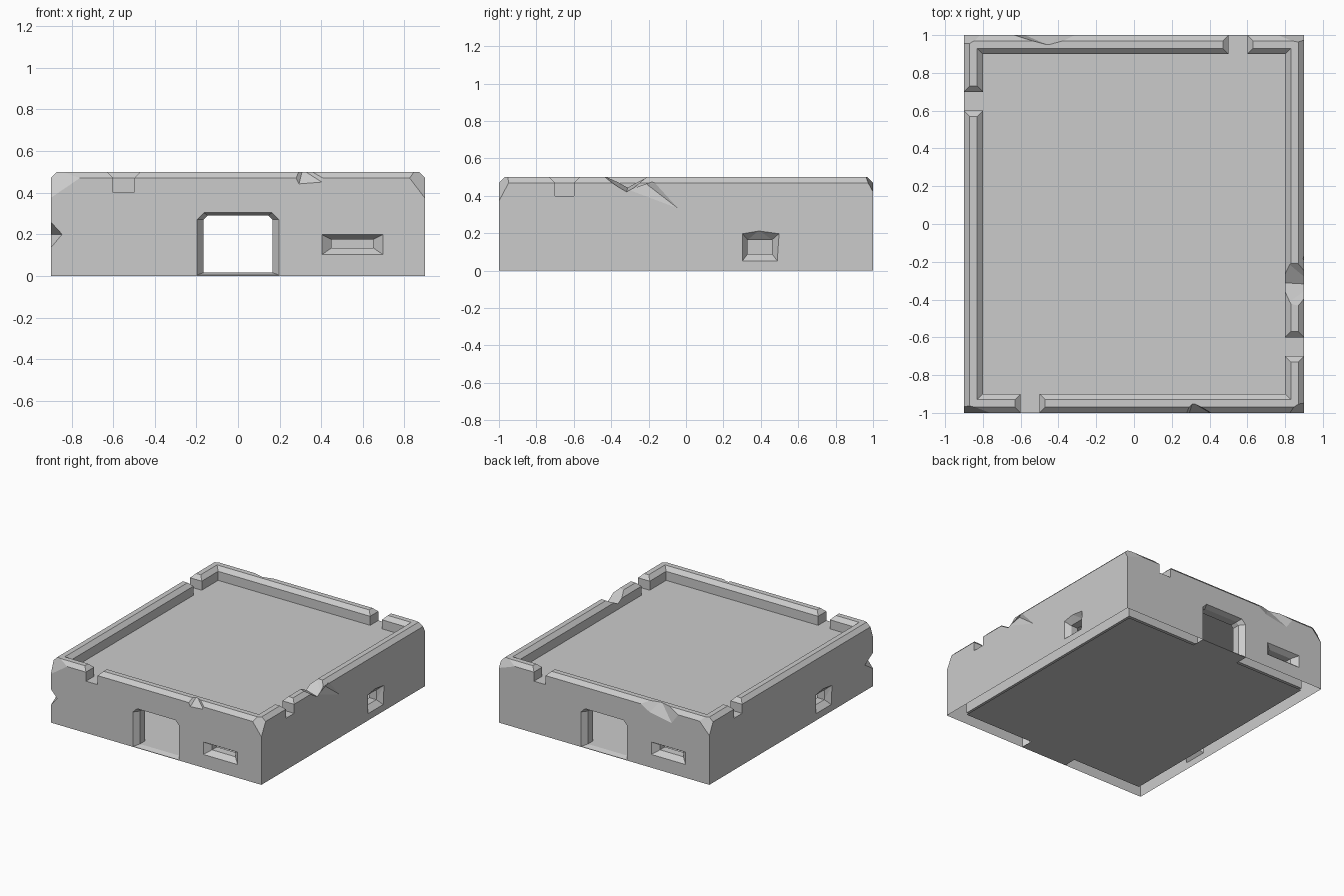
import bpy, bmesh
from mathutils import Vector

if "Cube" in bpy.data.objects:
    bpy.data.objects.remove(bpy.data.objects["Cube"])


def make(name, bm):
    mesh = bpy.data.meshes.new(name)
    bmesh.ops.recalc_face_normals(bm, faces=bm.faces)
    bm.to_mesh(mesh)
    bm.free()
    ob = bpy.data.objects.new(name, mesh)
    bpy.context.collection.objects.link(ob)
    return ob


def hull(points, name="cutter"):
    bm = bmesh.new()
    for p in points:
        bm.verts.new(p)
    res = bmesh.ops.convex_hull(bm, input=bm.verts)
    loose = [v for v in bm.verts if not v.link_faces]
    bmesh.ops.delete(bm, geom=loose, context='VERTS')
    return make(name, bm)


def box(x0, x1, y0, y1, z0, z1, name="cutter"):
    return hull([(x, y, z) for x in (x0, x1) for y in (y0, y1) for z in (z0, z1)], name)


def carve(ob, cutters):
    for c in cutters:
        c.hide_render = True
        m = ob.modifiers.new("cut", 'BOOLEAN')
        m.operation, m.solver, m.object = 'DIFFERENCE', 'EXACT', c
    bpy.context.view_layer.update()
    dg = bpy.context.evaluated_depsgraph_get()
    mesh = bpy.data.meshes.new_from_object(ob.evaluated_get(dg))
    ob.modifiers.clear()
    ob.data = mesh
    for c in cutters:
        bpy.data.objects.remove(c)


# Body: roof recess behind a parapet, hollow room, drainage notches
body = box(-.9, .9, -1, 1, 0, .5, "building_shell")
cuts = [box(-.8, .8, -.9, .9, .4, .6), box(-.8, .8, -.9, .9, .015, .385)]
for s in (1, -1):
    xs, ys = sorted((-.6 * s, -.5 * s)), sorted((-1.1 * s, -.85 * s))
    cuts.append(box(*xs, *ys, .4, .6))
    xs, ys = sorted((.75 * s, 1.1 * s)), sorted((-.7 * s, -.6 * s))
    cuts.append(box(*xs, *ys, .4, .6))
carve(body, cuts)

# Chamfered parapet rim
bm = bmesh.new()
bm.from_mesh(body.data)
bmesh.ops.dissolve_limit(bm, angle_limit=.01, verts=bm.verts, edges=bm.edges)
rim = [e for e in bm.edges if all(v.co.z > .499 for v in e.verts)
       and any(abs(f.normal.z) < .5 for f in e.link_faces)]
bmesh.ops.bevel(bm, geom=rim, offset=.03, segments=1, affect='EDGES', profile=.5)
bm.to_mesh(body.data)
bm.free()


# Splayed openings, repeated on the opposite wall by a half turn
def opening(outer, inner, side, s):
    def at(poly, d):
        if side:
            return [(s * (.9 - d), s * a, z) for a, z in poly]
        return [(s * a, -s * (1 - d), z) for a, z in poly]
    return [hull(at(outer, -.003) + at(inner, .04)),
            hull(at(inner, .03) + at(inner, .15))]


def rect(a0, a1, z0, z1):
    return [(a0, z0), (a1, z0), (a1, z1), (a0, z1)]


def arch(w, z0, z1, c):
    return [(-w, z0), (w, z0), (w, z1 - c), (w - c, z1), (c - w, z1), (-w, z1 - c)]


cuts = []
for s in (1, -1):
    cuts += opening(arch(.2, .003, .305, .035), arch(.166, .0155, .29, .02), False, s)
    cuts += opening(rect(.4, .7, .1, .2), rect(.45, .65, .135, .175), False, s)
    cuts += opening([(.3, .05), (.49, .05), (.5, .2), (.39, .215), (.3, .2)],
                    rect(.33, .46, .09, .165), True, s)

# Battle damage: chips from the parapet, corners and walls
chips = [
    [(.95, -.5, .53), (.77, -.45, .53), (.77, -.17, .53), (.95, -.18, .53),
     (.95, -.32, .41), (.77, -.31, .45)],
    [(.88, -.22, .47), (.905, 0, .3), (.905, -.32, .42), (.91, -.15, .48)],
    [(.24, -1.02, .51), (.46, -1.02, .51), (.31, -.945, .51), (.42, -1.01, .44), (.29, -1.01, .43)],
    [(.78, -1.01, .51), (.91, -.92, .51), (.91, -1.01, .34), (.95, -1.05, .55)],
    [(-.66, -1.01, .51), (-.91, -.95, .51), (-.91, -1.01, .34), (-.95, -1.05, .55)],
    [(-.93, -1.03, .08), (-.93, -1.03, .31), (-.84, -1.01, .2), (-.91, -.88, .2), (-.885, -.985, .2)],
    [(-.17, 1.02, .51), (-.74, 1.02, .51), (-.45, .945, .51), (-.38, 1.01, .41), (-.6, 1.01, .37)],
    [(.6, 1.01, .51), (.91, .95, .51), (.91, 1.01, .4), (.95, 1.05, .55)],
    [(-.76, 1.01, .51), (-.91, .93, .51), (-.91, 1.01, .35), (-.95, 1.05, .55)],
]
carve(body, cuts + [hull(p) for p in chips])

# Walls stay open underneath
bm = bmesh.new()
bm.from_mesh(body.data)
under = [f for f in bm.faces if all(v.co.z < .002 for v in f.verts)]
bmesh.ops.delete(bm, geom=under, context='FACES')
bm.to_mesh(body.data)
bm.free()
for p in body.data.polygons:
    p.use_smooth = False


# Underside of the floor and door thresholds
def plate(name, x, y0, y1):
    bm = bmesh.new()
    bm.faces.new([bm.verts.new(p) for p in ((-x, y0, 0), (-x, y1, 0), (x, y1, 0), (x, y0, 0))])
    mesh = bpy.data.meshes.new(name)
    bm.to_mesh(mesh)
    bm.free()
    bpy.context.collection.objects.link(bpy.data.objects.new(name, mesh))


plate("floor_underside", .8, -.9, .9)
plate("front_threshold", .2, -1, -.9)
plate("back_threshold", .2, .9, 1)
